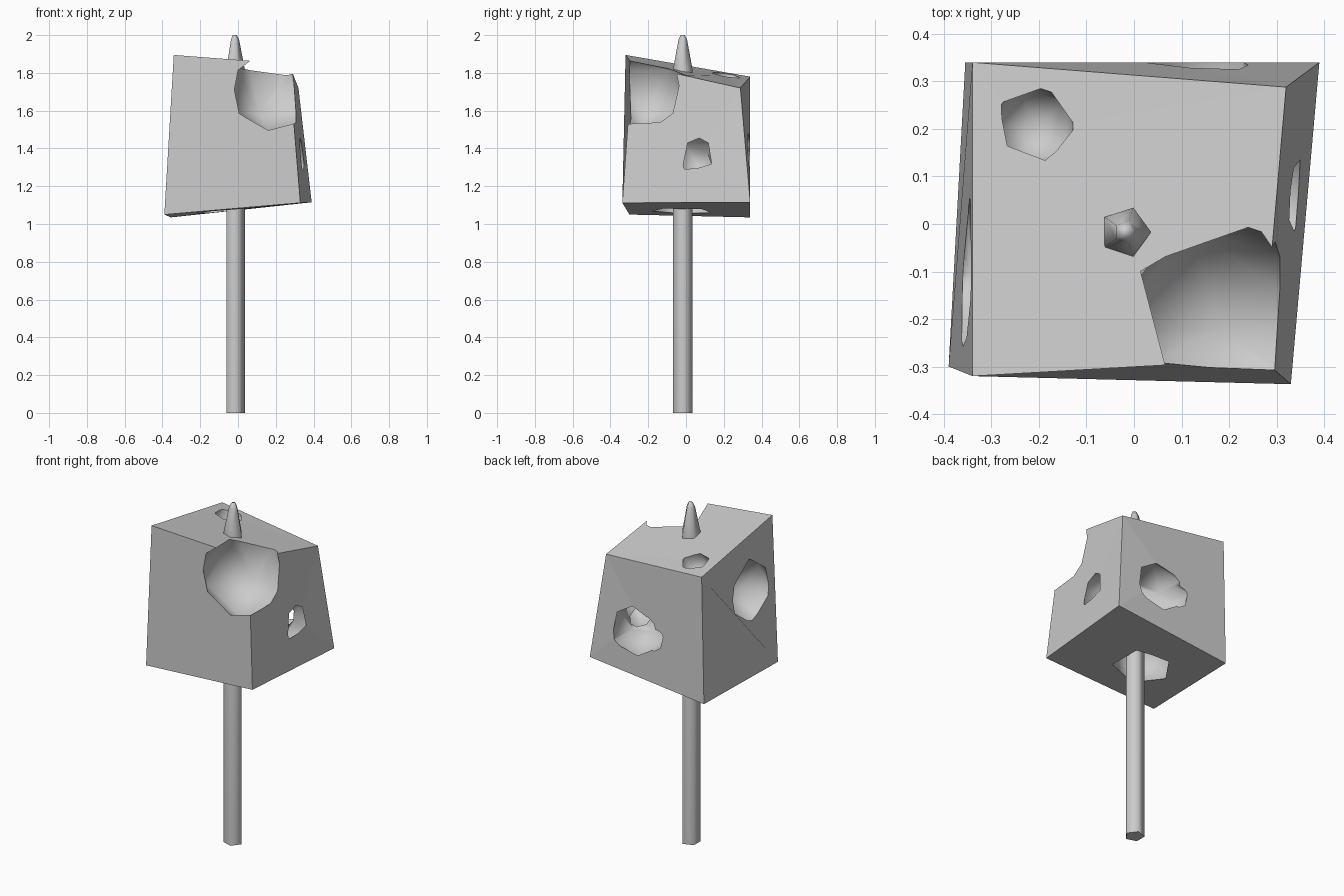
import bpy
import bmesh
from math import cos, sin, pi

if "Cube" in bpy.data.objects:
    bpy.data.objects.remove(bpy.data.objects["Cube"])


def mesh_object(name, verts, faces):
    me = bpy.data.meshes.new(name)
    me.from_pydata(verts, [], faces)
    bm = bmesh.new()
    bm.from_mesh(me)
    bmesh.ops.recalc_face_normals(bm, faces=bm.faces)
    bm.to_mesh(me)
    bm.free()
    ob = bpy.data.objects.new(name, me)
    bpy.context.collection.objects.link(ob)
    return ob


# Leaning block: bottom ring then top ring, both starting front left
block = mesh_object("block", [
    (-.39, -.30, 1.05), (.33, -.337, 1.112), (.39, .34, 1.115), (-.355, .34, 1.035),
    (-.34, -.32, 1.895), (.27, -.285, 1.848), (.32, .288, 1.72), (-.34, .34, 1.78)],
    [(3, 2, 1, 0), (4, 5, 6, 7)] +
    [(i, (i + 1) % 4, (i + 1) % 4 + 4, i + 4) for i in range(4)])

# Holes: low-poly balls subtracted from the block (centre, radius)
holes = [
    ((.185, -.224, 1.70), .255),    # front right top corner
    ((-.21, .205, 1.752), .094),    # top
    ((.237, .07, 1.362), .15),      # right
    ((-.345, -.10, 1.536), .185),   # left
    ((.10, .27, 1.34), .18),        # back, large
    ((-.015, .30, 1.33), .095),     # back, small
    ((-.09, -.02, 1.155), .19),     # bottom
]
for centre, radius in holes:
    bpy.ops.mesh.primitive_ico_sphere_add(subdivisions=1, radius=radius, location=centre)
    cutter = bpy.context.object
    cutter.name = "hole_cutter"
    cutter.hide_render = True
    bpy.ops.object.shade_smooth()
    mod = block.modifiers.new("hole", 'BOOLEAN')
    mod.operation = 'DIFFERENCE'
    mod.solver = 'EXACT'
    mod.object = cutter
    bpy.context.view_layer.objects.active = block
    bpy.ops.object.modifier_apply(modifier=mod.name)
    bpy.data.objects.remove(cutter, do_unlink=True)

# Five-sided stick with a tapered tip, running through the block
N = 5
profile = [(.054, 0), (.054, 1.82), (.024, 1.975), (.012, 2.0)]
verts = [(-.018 + r * cos(2 * pi * k / N), -.017 + r * sin(2 * pi * k / N), z)
         for r, z in profile for k in range(N)]
faces = [(j * N + k, j * N + (k + 1) % N, (j + 1) * N + (k + 1) % N, (j + 1) * N + k)
         for j in range(len(profile) - 1) for k in range(N)]
faces += [tuple(range(N)), tuple(range(len(verts) - N, len(verts)))]
stick = mesh_object("stick", verts, faces)
# smooth sides, flat base
for p in stick.data.polygons:
    p.use_smooth = p.center.z > .01
